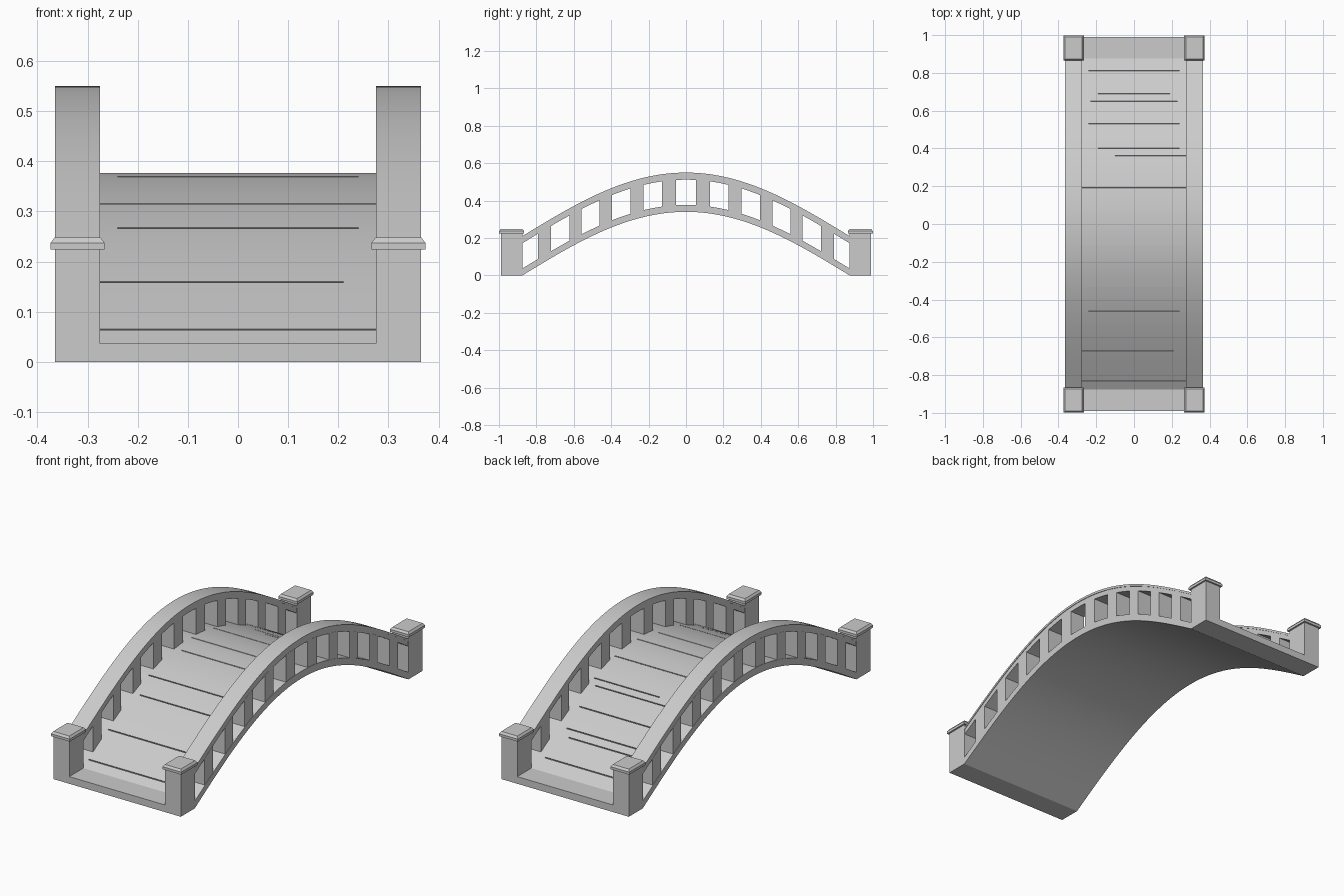
import bpy, bmesh, math
from mathutils import Matrix

if "Cube" in bpy.data.objects:
    bpy.data.objects.remove(bpy.data.objects["Cube"])

END, HALF = 0.875, 0.99       # end of the arch, end of the landing
IN, OUT = 0.275, 0.365        # parapet inner and outer x


def arch(y):
    return 0.34 * math.cos(math.pi / 2 * min(abs(y) / END, 1.0))


def slope(y):
    return math.atan2(arch(y + 0.005) - arch(y - 0.005), 0.01)


def make(name, bm, smooth=False):
    bmesh.ops.recalc_face_normals(bm, faces=bm.faces)
    me = bpy.data.meshes.new(name)
    bm.to_mesh(me)
    bm.free()
    ob = bpy.data.objects.new(name, me)
    bpy.context.collection.objects.link(ob)
    if smooth:
        bpy.ops.object.select_all(action='DESELECT')
        ob.select_set(True)
        bpy.context.view_layer.objects.active = ob
        bpy.ops.object.shade_smooth_by_angle(angle=math.radians(20))
    return ob


def add_band(bm, ys, low, high, x0, x1):
    """Rectangular section following the arch, offset low..high above it."""
    prev = None
    for y in ys:
        z = arch(y)
        ring = [bm.verts.new(p) for p in ((x0, y, z + low), (x1, y, z + low),
                                          (x1, y, z + high), (x0, y, z + high))]
        if prev:
            for i in range(4):
                j = (i + 1) % 4
                bm.faces.new((prev[i], prev[j], ring[j], ring[i]))
        else:
            bm.faces.new(ring)
        prev = ring
    bm.faces.new(prev)


def add_box(bm, x0, x1, y0, y1, z0, z1):
    m = Matrix.Translation(((x0 + x1) / 2, (y0 + y1) / 2, (z0 + z1) / 2))
    m = m @ Matrix.Diagonal((x1 - x0, y1 - y0, z1 - z0, 1))
    return bmesh.ops.create_cube(bm, size=1, matrix=m)['verts']


N = 48
curve_ys = [-END + 2 * END * i / N for i in range(N + 1)]

# arched deck with level landings
bm = bmesh.new()
add_band(bm, [-HALF] + curve_ys + [HALF], 0.0, 0.037, -OUT, OUT)
deck = make("arched_deck", bm, True)

# plank joints and cracks cut into the walking surface: (y, x from, x to)
joints = [(0.81, -0.24, 0.24), (0.69, -0.19, 0.19), (0.65, -0.23, 0.23),
          (0.53, -0.24, 0.24), (0.40, -0.19, 0.24), (0.36, -0.10, IN),
          (0.19, -IN, IN), (0.01, -IN, IN), (-0.12, -0.24, 0.24),
          (-0.34, -IN, IN), (-0.46, -0.24, 0.24), (-0.67, -IN, 0.21),
          (-0.83, -IN, IN)]
bm = bmesh.new()
for y, x0, x1 in joints:
    m = Matrix.Translation(((x0 + x1) / 2, y, arch(y) + 0.037))
    m = m @ Matrix.Rotation(slope(y), 4, 'X')
    m = m @ Matrix.Diagonal((x1 - x0, 0.005, 0.012, 1))
    bmesh.ops.create_cube(bm, size=1, matrix=m)
cutter = make("plank_joint_cutter", bm)
cutter.hide_render = True
cutter.hide_set(True)
mod = deck.modifiers.new("joints", 'BOOLEAN')
mod.operation = 'DIFFERENCE'
mod.solver = 'EXACT'
mod.object = cutter

balusters = [(0.09, 0.074), (0.262, 0.07), (0.43, 0.067), (0.592, 0.064), (0.757, 0.068)]

for side, sx in (("left", -1), ("right", 1)):
    # handrail
    bm = bmesh.new()
    add_band(bm, curve_ys, 0.172, 0.203, sx * (IN + 0.003), sx * (OUT - 0.003))
    add_band(bm, curve_ys, 0.198, 0.21, sx * IN, sx * OUT)
    make(side + "_handrail", bm, True)

    # balusters
    bm = bmesh.new()
    for cy, w in balusters:
        for sy in (-1, 1):
            ys = [sy * cy - w / 2, sy * cy, sy * cy + w / 2]
            add_band(bm, ys, 0.03, 0.176, sx * (IN + 0.003), sx * (OUT - 0.002))
    make(side + "_balusters", bm)

    for end, sy in (("front", -1), ("back", 1)):
        # end post
        bm = bmesh.new()
        xs = sorted((sx * IN, sx * OUT))
        ys = sorted((sy * END, sy * HALF))
        add_box(bm, *xs, *ys, 0.0, 0.228)
        make(f"{end}_{side}_post", bm)

        # post cap: flat slab with a tapered top
        bm = bmesh.new()
        g = 0.009
        x0, x1, y0, y1 = xs[0] - g, xs[1] + g, ys[0] - g, ys[1] + g
        add_box(bm, x0, x1, y0, y1, 0.224, 0.237)
        top = max(bm.faces, key=lambda f: f.calc_center_median().z)
        new = bmesh.ops.extrude_discrete_faces(bm, faces=[top])['faces'][0]
        c = new.calc_center_median()
        for v in new.verts:
            v.co.x = c.x + (v.co.x - c.x) * 0.85
            v.co.y = c.y + (v.co.y - c.y) * 0.88
            v.co.z = 0.248
        make(f"{end}_{side}_post_cap", bm)
